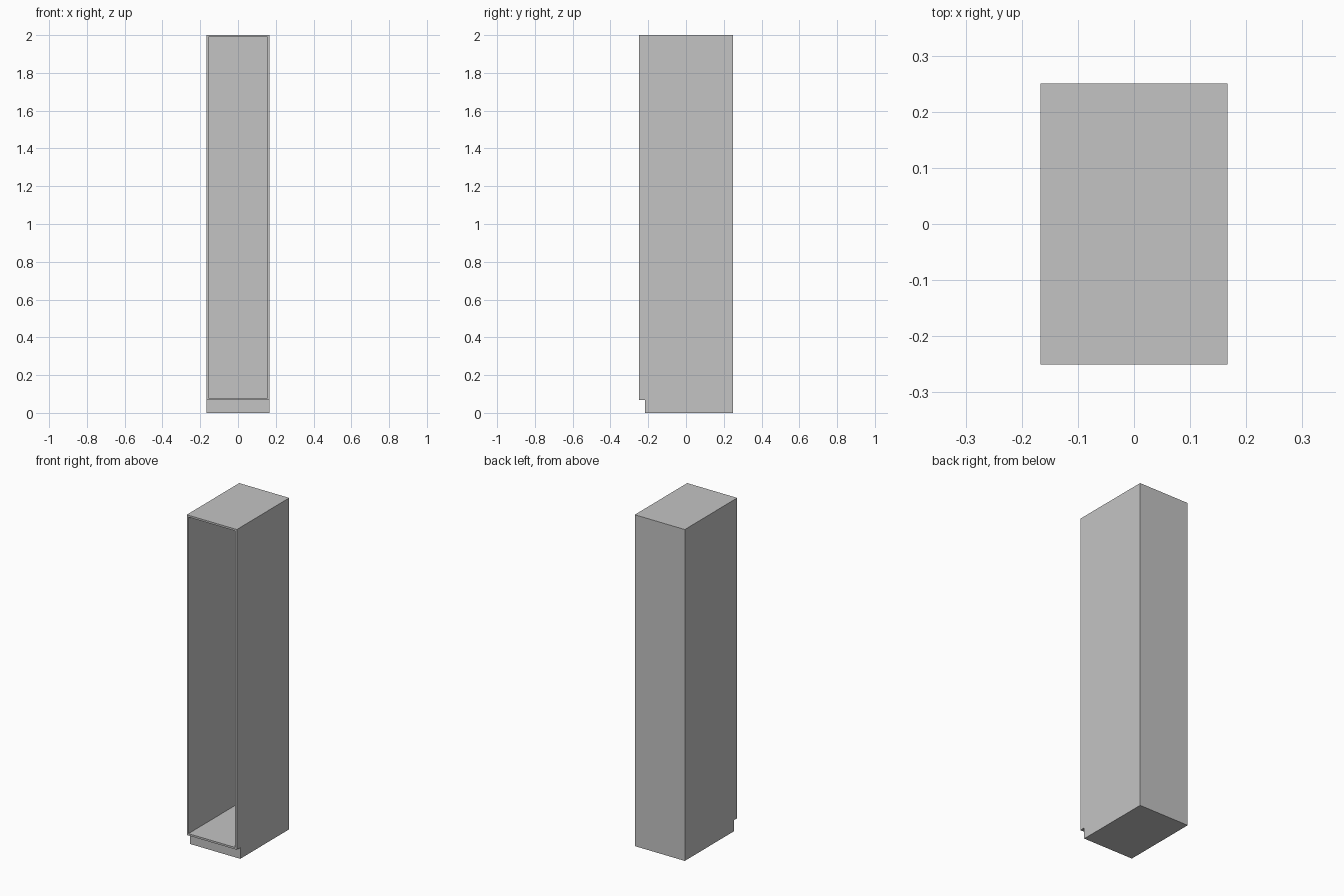
import bpy
import bmesh
from mathutils import Vector

cube = bpy.data.objects.get("Cube")
if cube:
    bpy.data.objects.remove(cube, do_unlink=True)

HALF_W, HALF_D, HEIGHT = 0.167, 0.25, 2.0
KICK_H, KICK_IN = 0.067, 0.033    # toe kick notch
BOARD = 0.016                     # panel thickness

grey = bpy.data.materials.new("plain grey")
grey.use_nodes = True
colour = (0.55, 0.55, 0.55, 1)
grey.diffuse_color = colour
grey.node_tree.nodes["Principled BSDF"].inputs["Base Color"].default_value = colour

# Side profile with the toe kick notch, extruded across the width
profile = [(-HALF_D + KICK_IN, 0), (HALF_D, 0), (HALF_D, HEIGHT),
           (-HALF_D, HEIGHT), (-HALF_D, KICK_H), (-HALF_D + KICK_IN, KICK_H)]
bm = bmesh.new()
side = bm.faces.new([bm.verts.new((-HALF_W, y, z)) for y, z in profile])
ext = bmesh.ops.extrude_face_region(bm, geom=[side])
moved = [g for g in ext["geom"] if isinstance(g, bmesh.types.BMVert)]
bmesh.ops.translate(bm, verts=moved, vec=(2 * HALF_W, 0, 0))
bmesh.ops.recalc_face_normals(bm, faces=bm.faces)

# Open front: inset the front face, then push it in to form the interior
front = min(bm.faces, key=lambda f: f.calc_center_median().y)
bmesh.ops.inset_region(bm, faces=[front], thickness=BOARD)
hollow = bmesh.ops.extrude_discrete_faces(bm, faces=[front])["faces"][0]
bmesh.ops.translate(bm, verts=hollow.verts, vec=Vector((0, 2 * HALF_D - BOARD, 0)))
bmesh.ops.recalc_face_normals(bm, faces=bm.faces)

mesh = bpy.data.meshes.new("tall_cabinet")
bm.to_mesh(mesh)
bm.free()
mesh.materials.append(grey)
cabinet = bpy.data.objects.new("tall_cabinet", mesh)
bpy.context.collection.objects.link(cabinet)
